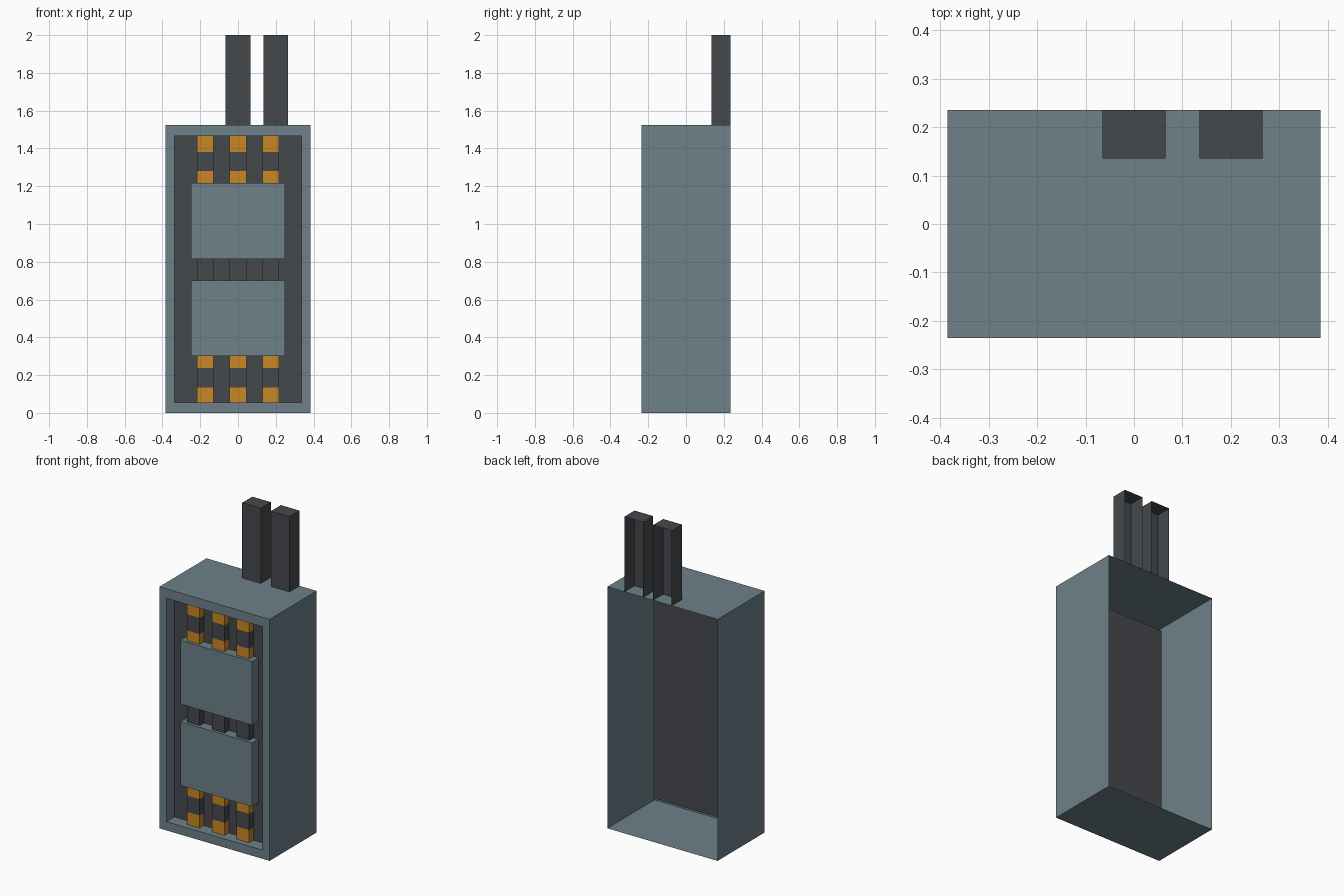
import bpy, bmesh
from mathutils import Vector

if "Cube" in bpy.data.objects:
    bpy.data.objects.remove(bpy.data.objects["Cube"])


def material(name, rgb):
    m = bpy.data.materials.new(name)
    m.diffuse_color = (*rgb, 1)
    m.use_nodes = True
    m.node_tree.nodes["Principled BSDF"].inputs["Base Color"].default_value = m.diffuse_color
    return m


SLATE = material("slate_metal", (0.153, 0.219, 0.250))
DARK = material("dark_grey", (0.060, 0.066, 0.073))
ORANGE = material("copper_orange", (0.584, 0.242, 0.018))

PANEL_Y = -0.155   # depth of the recessed panel


def shell(x, y, z, open_sides):
    """Box between the given limits, without the faces that look in open_sides."""
    bm = bmesh.new()
    bmesh.ops.create_cube(bm, size=1)
    for v in bm.verts:
        v.co = Vector([r[0] if c < 0 else r[1] for c, r in zip(v.co, (x, y, z))])
    bm.normal_update()
    gone = [f for f in bm.faces
            if any(f.normal.dot(Vector(d)) > 0.9 for d in open_sides)]
    bmesh.ops.delete(bm, geom=gone, context='FACES')
    return bm


def finish(bm, name, *mats):
    me = bpy.data.meshes.new(name)
    bm.to_mesh(me)
    bm.free()
    for m in mats:
        me.materials.append(m)
    ob = bpy.data.objects.new(name, me)
    bpy.context.collection.objects.link(ob)
    return ob


BACK, DOWN = (0, 1, 0), (0, 0, -1)

# Cabinet: open at the back, front frame around a recessed dark panel
bm = shell((-0.385, 0.385), (-0.235, 0.235), (0, 1.525), [BACK])
panel = next(f for f in bm.faces if f.normal.y < -0.9)
bmesh.ops.inset_region(bm, faces=[panel], thickness=0.05, use_boundary=True)
for v in panel.verts:
    v.co = (0.335 if v.co.x > 0 else -0.335, -0.235, 1.465 if v.co.z > 0.7 else 0.055)
bmesh.ops.inset_region(bm, faces=[panel], thickness=0.0, use_boundary=True)
for v in panel.verts:
    v.co.y = PANEL_Y
panel.material_index = 1
finish(bm, "cabinet", SLATE, DARK)

# Bus bars: full-height strips with orange contacts at both ends
cuts = (0.135, 0.238, 0.32, 1.2, 1.28, 1.382)
orange_bands = ((0, 0.135), (0.238, 0.32), (1.2, 1.28), (1.382, 2))
for i, cx in enumerate((-0.173, 0, 0.173)):
    bm = shell((cx - 0.044, cx + 0.044), (-0.198, PANEL_Y), (0.055, 1.465), [BACK])
    for z in cuts:
        bmesh.ops.bisect_plane(bm, geom=bm.verts[:] + bm.edges[:] + bm.faces[:],
                               plane_co=(0, 0, z), plane_no=(0, 0, 1))
    for f in bm.faces:
        z = f.calc_center_median().z
        f.material_index = int(any(a < z < b for a, b in orange_bands))
    finish(bm, f"bus_bar_{i + 1}", DARK, ORANGE)

# Cover plates over the bars
for name, z in (("lower_cover", (0.3, 0.702)), ("upper_cover", (0.814, 1.216))):
    finish(shell((-0.25, 0.25), (-0.217, PANEL_Y), z, [BACK]), name, SLATE)

# Conduits rising from the top, open at the back
for name, cx in (("middle_conduit", 0), ("right_conduit", 0.2)):
    finish(shell((cx - 0.065, cx + 0.065), (0.135, 0.235), (1.525, 2), [BACK, DOWN]),
           name, DARK)
